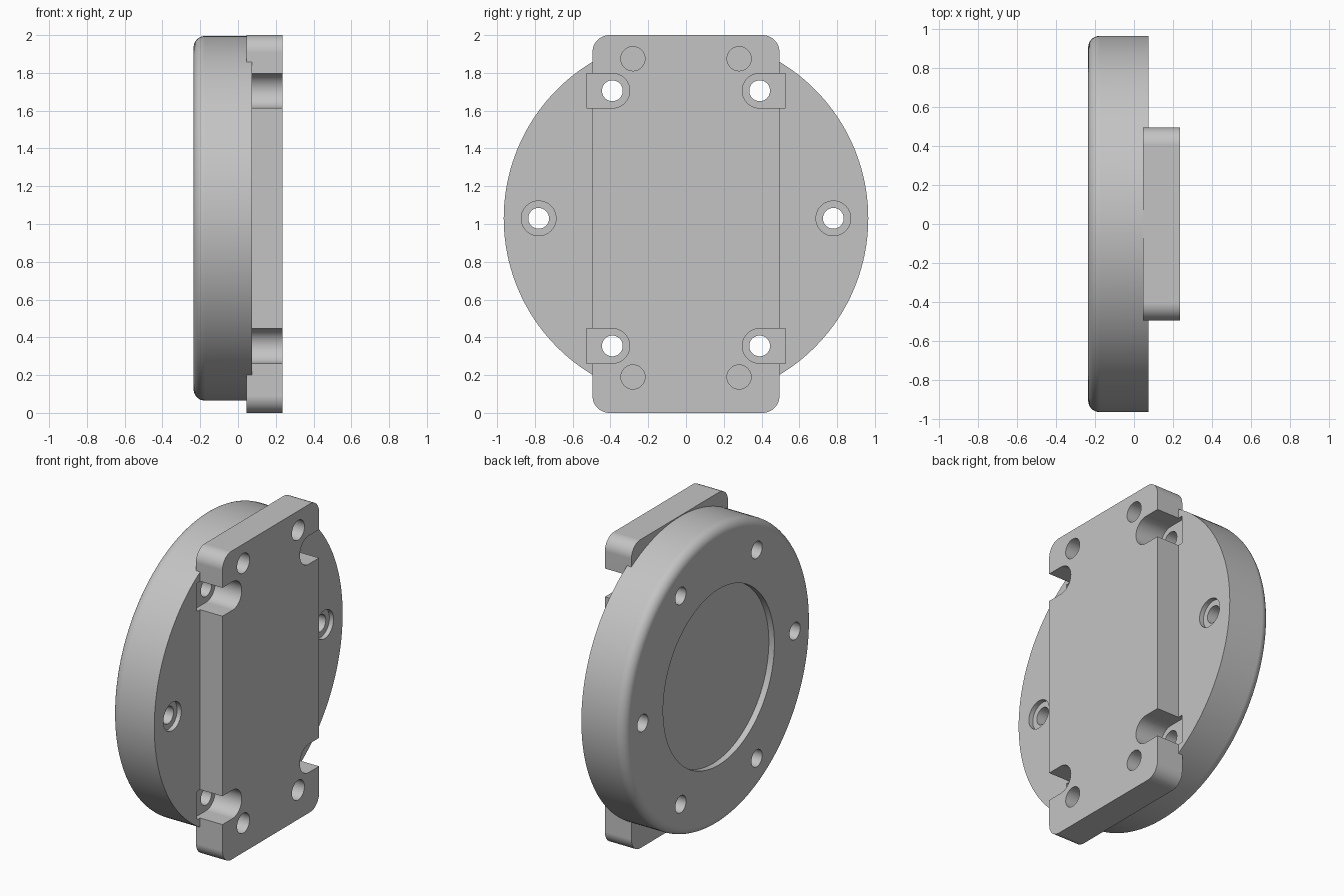
import bpy, bmesh, math
from mathutils import Matrix

if "Cube" in bpy.data.objects:
    bpy.data.objects.remove(bpy.data.objects["Cube"])

ZC = 1.03                      # height of the disc axis
BACK, FACE, UNDER, FRONT = -0.235, 0.075, 0.045, 0.235
PITCH, R = 0.78, 0.965

grey = bpy.data.materials.new("light grey")
grey.diffuse_color = (0.55, 0.55, 0.55, 1)
grey.use_nodes = True
grey.node_tree.nodes["Principled BSDF"].inputs["Base Color"].default_value = grey.diffuse_color


def make_object(name, bm):
    bmesh.ops.recalc_face_normals(bm, faces=bm.faces)
    me = bpy.data.meshes.new(name)
    bm.to_mesh(me)
    bm.free()
    me.materials.append(grey)
    ob = bpy.data.objects.new(name, me)
    bpy.context.collection.objects.link(ob)
    return ob


def prism(name, outline, x0, x1):
    """Extrude a closed (y, z) outline along x."""
    bm = bmesh.new()
    face = bm.faces.new([bm.verts.new((x0, y, z)) for y, z in outline])
    ext = bmesh.ops.extrude_face_region(bm, geom=[face])
    verts = [v for v in ext["geom"] if isinstance(v, bmesh.types.BMVert)]
    bmesh.ops.translate(bm, verts=verts, vec=(x1 - x0, 0, 0))
    return make_object(name, bm)


def arc(y, z, r, a0, a1, n):
    return [(y + r * math.cos(math.radians(a0 + (a1 - a0) * i / n)),
             z + r * math.sin(math.radians(a0 + (a1 - a0) * i / n))) for i in range(n + 1)]


def drill(name, y, z, r, x0, x1, n=48):
    return prism(name, arc(y, z, r, 0, 360, n)[:-1], x0, x1)


def combine(target, tool, operation):
    """Apply a boolean and discard the tool."""
    mod = target.modifiers.new("cut", "BOOLEAN")
    mod.operation, mod.solver, mod.object = operation, "EXACT", tool
    bpy.context.view_layer.objects.active = target
    bpy.ops.object.modifier_apply(modifier=mod.name)
    bpy.data.objects.remove(tool)


# Round flange: lathed profile with a rounded back rim
FIL, SEG = 0.06, 160
profile = [(BACK + FIL - FIL * math.cos(math.radians(a)),
            R - FIL + FIL * math.sin(math.radians(a))) for a in range(0, 91, 10)]
profile.append((FACE, R))
bm = bmesh.new()
rings = [[bm.verts.new((x, r * math.cos(2 * math.pi * i / SEG), ZC + r * math.sin(2 * math.pi * i / SEG)))
          for i in range(SEG)] for x, r in profile]
for a, b in zip(rings, rings[1:]):
    for i in range(SEG):
        j = (i + 1) % SEG
        bm.faces.new((a[i], a[j], b[j], b[i]))
bm.faces.new(rings[0])
bm.faces.new(rings[-1])
body = make_object("flange_with_mounting_plate", bm)

# Shallow round recess in the back
combine(body, drill("recess", 0, ZC, 0.57, BACK - 0.1, BACK + 0.04, 128), "DIFFERENCE")

# Rectangular plate with rounded corners
W, C = 0.495, 0.09
outline = (arc(W - C, 2 - C, C, 0, 90, 12) + arc(C - W, 2 - C, C, 90, 180, 12)
           + arc(C - W, C, C, 180, 270, 12) + arc(W - C, C, C, 270, 360, 12))
combine(body, prism("plate", outline, UNDER, FRONT), "UNION")

for s in (-1, 1):
    # Counterbores beside the plate
    combine(body, drill("counterbore", s * PITCH, ZC, 0.092, UNDER, 0.4), "DIFFERENCE")
    for t in (-1, 1):
        # Open-sided screw slots
        y, z = s * PITCH / 2, ZC + t * PITCH * math.sin(math.pi / 3)
        slot = [(s * 0.528, z + 0.092)]
        slot += [(s * (2 * PITCH / 2 - b), c) for b, c in arc(PITCH / 2, z, 0.092, 90, -90, 24)]
        slot = [(s * 0.528, z + 0.092)] + [(s * b, c) for b, c in arc(PITCH / 2, z, 0.092, 90, 270, 24)]
        slot.append((s * 0.528, z - 0.092))
        combine(body, prism("slot", slot, UNDER, 0.4), "DIFFERENCE")
        # Blind holes at the plate corners
        zb = 1.875 if t > 0 else 0.19
        combine(body, drill("blind_hole", s * 0.281, zb, 0.064, 0.07, 0.4), "DIFFERENCE")

# Six through holes on the bolt circle
for k in range(6):
    a = k * math.pi / 3
    combine(body, drill("bolt_hole", PITCH * math.cos(a), ZC + PITCH * math.sin(a), 0.055, -0.5, 0.5),
            "DIFFERENCE")

# Smooth curved walls, crisp edges
bpy.ops.object.select_all(action="DESELECT")
body.select_set(True)
bpy.context.view_layer.objects.active = body
bpy.ops.object.shade_smooth_by_angle(angle=math.radians(25))
weighted = body.modifiers.new("weighted_normals", "WEIGHTED_NORMAL")
weighted.keep_sharp = True
